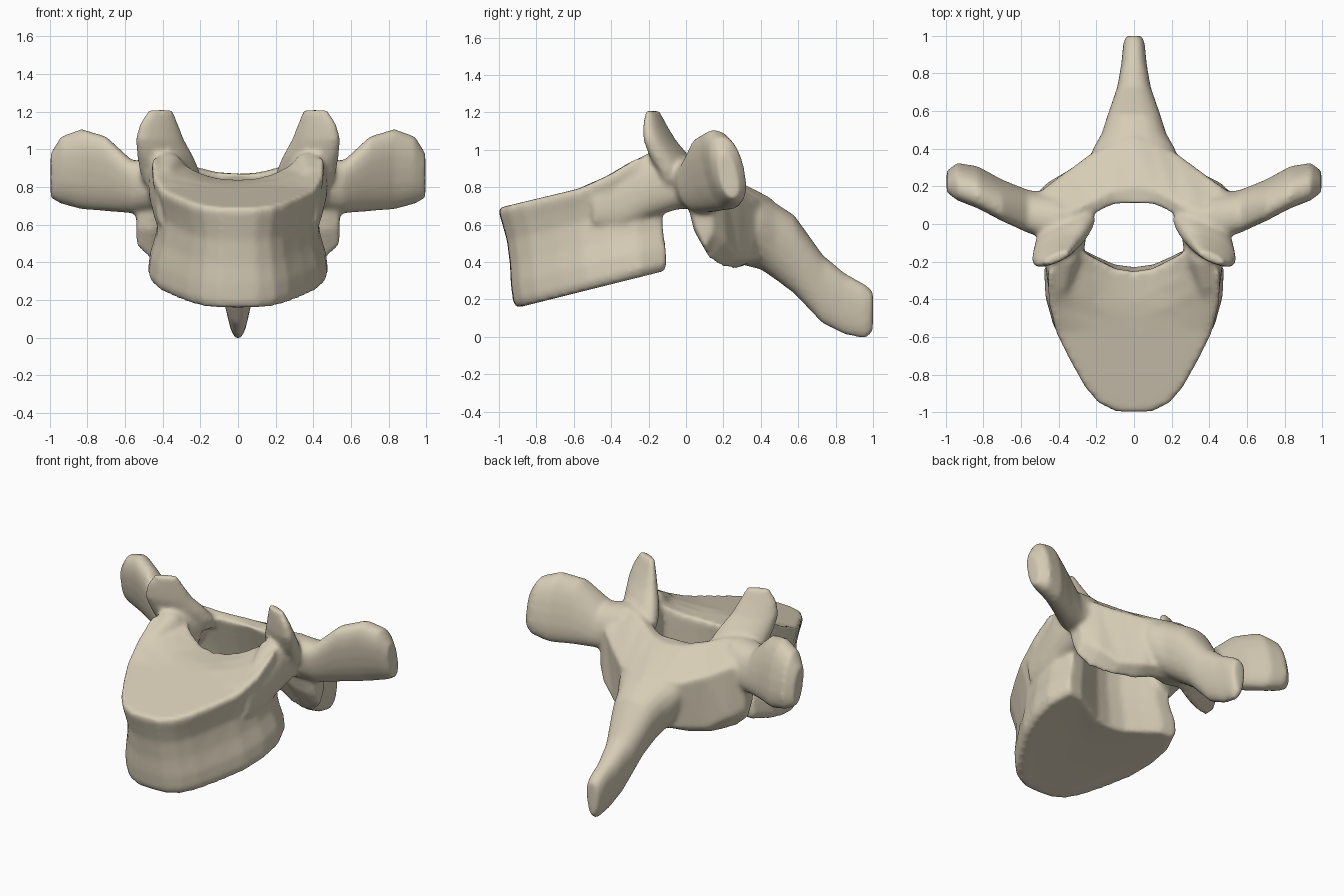
import bpy, bmesh
from math import sin, cos, pi, copysign

if "Cube" in bpy.data.objects:
    bpy.data.objects.remove(bpy.data.objects["Cube"])

bone = bpy.data.materials.new("warm ivory bone")
bone.use_nodes = True
colour = (0.68, 0.61, 0.47, 1)
bone.diffuse_color = colour
shader = bone.node_tree.nodes["Principled BSDF"]
shader.inputs["Base Color"].default_value = colour
shader.inputs["Roughness"].default_value = 0.7
parts = []


def loft(name, rings, paired=False):
    """Skin closed rings, cap the ends, optionally repeat on the right."""
    bm = bmesh.new()
    for side in ((1, -1) if paired else (1,)):
        loops = [[bm.verts.new((side * x, y, z)) for x, y, z in r] for r in rings]
        for a, b in zip(loops, loops[1:]):
            for i in range(len(a)):
                j = (i + 1) % len(a)
                bm.faces.new((a[i], a[j], b[j], b[i]))
        bm.faces.new(loops[0])
        bm.faces.new(loops[-1])
    bmesh.ops.recalc_face_normals(bm, faces=bm.faces)
    mesh = bpy.data.meshes.new(name)
    bm.to_mesh(mesh)
    bm.free()
    mesh.materials.append(bone)
    ob = bpy.data.objects.new(name, mesh)
    bpy.context.collection.objects.link(ob)
    parts.append(ob)


def oval(axis, pos, u, v, ru, rv, shear_u=0, shear_v=0, taper=0, n=20):
    """Slightly squared oval in the plane across the axis."""
    ring = []
    for i in range(n):
        c, s = cos(2 * pi * i / n), sin(2 * pi * i / n)
        c, s = copysign(abs(c) ** 0.85, c), copysign(abs(s) ** 0.85, s)
        du, dv = ru * c * (1 + taper * s), rv * s
        p = [u + du + shear_u * dv, v + dv + shear_v * du]
        p.insert("xyz".index(axis), pos)
        ring.append(p)
    return ring


# Heart-shaped body with a waist, sloping end plates and raised rear corners
half = [(0, -1), (0.1, -0.995), (0.19, -0.95), (0.26, -0.87), (0.345, -0.72),
        (0.415, -0.58), (0.455, -0.42), (0.46, -0.27), (0.41, -0.12),
        (0.31, -0.13), (0.2, -0.19), (0.1, -0.24), (0, -0.255)]
outline = half + [(-x, y) for x, y in half[-2:0:-1]]


def body_ring(t, sx, sy):
    ring = []
    for x, y in outline:
        x, y = x * sx, -0.55 + (y + 0.55) * sy
        top = min(0.69 + 0.24 * (y + 1), 0.80 + 0.08 * (y + 0.75))
        top += 2.5 * x * x * max(0, y + 0.5) * t ** 3
        y -= y * 0.09 * (1 - t)
        bottom = 0.15 + 0.25 * (y + 0.92)
        ring.append((x, y, bottom + (top - bottom) * t))
    return ring


loft("vertebral_body", [body_ring(*r) for r in (
    (0.02, 0.3, 0.3), (0.01, 0.7, 0.7), (0, 0.99, 0.99), (0.08, 1.04, 1.02),
    (0.25, 1.02, 1.01), (0.45, 0.95, 0.98), (0.68, 0.91, 0.97),
    (0.82, 0.95, 0.99), (0.95, 1, 1.01), (1, 0.98, 0.995),
    (1, 0.85, 0.85), (1, 0.7, 0.7), (1, 0.45, 0.45), (1, 0.2, 0.2))])

# Pedicles joining body to arch
loft("pedicles", [oval("y", *r) for r in (
    (-0.5, 0.39, 0.69, 0.04, 0.1), (-0.34, 0.385, 0.74, 0.07, 0.17),
    (-0.2, 0.375, 0.81, 0.1, 0.175), (-0.05, 0.365, 0.82, 0.115, 0.14),
    (0.08, 0.4, 0.82, 0.1, 0.13))], True)

# Lamina: (y, z) sections sweeping across the back of the canal
sections = [
    (0.54, ((0.01, 0.85), (0.05, 0.88), (0.14, 0.8), (0.14, 0.56), (0.1, 0.48), (0.05, 0.58))),
    (0.46, ((-0.05, 0.95), (0.02, 0.95), (0.2, 0.83), (0.22, 0.5), (0.13, 0.41), (0.04, 0.57))),
    (0.34, ((-0.02, 0.95), (0.06, 0.95), (0.29, 0.77), (0.28, 0.42), (0.2, 0.37), (0.08, 0.57))),
    (0.22, ((0.05, 0.89), (0.12, 0.91), (0.38, 0.73), (0.36, 0.42), (0.26, 0.36), (0.15, 0.58))),
    (0.11, ((0.1, 0.87), (0.18, 0.88), (0.42, 0.74), (0.4, 0.42), (0.31, 0.38), (0.19, 0.6))),
    (0, ((0.11, 0.87), (0.2, 0.87), (0.46, 0.74), (0.44, 0.42), (0.34, 0.39), (0.2, 0.6)))]
sections += [(-x, pts) for x, pts in sections[-2::-1]]
loft("lamina", [[(x, y, z) for y, z in pts] for x, pts in sections])

# Spinous process sweeping back and down
loft("spinous_process", [oval("y", *r, taper=0.25) for r in (
    (0.28, 0, 0.6, 0.24, 0.21), (0.4, 0, 0.56, 0.21, 0.2),
    (0.48, 0, 0.51, 0.165, 0.205), (0.58, 0, 0.44, 0.135, 0.21),
    (0.73, 0, 0.255, 0.085, 0.185), (0.85, 0, 0.175, 0.065, 0.165),
    (0.96, 0, 0.135, 0.055, 0.145), (1, 0, 0.135, 0.04, 0.11))])

# Transverse processes with swollen tips
loft("transverse_processes", [oval("x", *r, shear_u=-0.2) for r in (
    (0.4, 0.035, 0.82, 0.12, 0.14), (0.56, 0.065, 0.8, 0.11, 0.14),
    (0.7, 0.125, 0.87, 0.1, 0.2), (0.83, 0.195, 0.895, 0.1, 0.215),
    (0.94, 0.225, 0.89, 0.09, 0.18), (0.995, 0.225, 0.86, 0.05, 0.12))], True)

# Upright articular blades flaring inward toward the canal rim
loft("superior_facets", [oval("z", *r, shear_v=-0.4) for r in (
    (0.82, 0.36, -0.02, 0.14, 0.08), (0.89, 0.365, -0.04, 0.16, 0.085),
    (0.96, 0.385, -0.085, 0.15, 0.085), (1.05, 0.415, -0.14, 0.13, 0.065),
    (1.13, 0.42, -0.165, 0.105, 0.045), (1.21, 0.41, -0.18, 0.065, 0.025))], True)

# Fuse the parts into one smooth bone
bpy.ops.object.select_all(action="DESELECT")
for ob in parts:
    ob.select_set(True)
bpy.context.view_layer.objects.active = parts[0]
bpy.ops.object.join()
vertebra = bpy.context.object
vertebra.name = "fused_vertebra"
remesh = vertebra.modifiers.new("fuse", "REMESH")
remesh.mode = "VOXEL"
remesh.voxel_size = 0.014
remesh.use_smooth_shade = True
soften = vertebra.modifiers.new("soften", "SMOOTH")
soften.factor = 0.5
soften.iterations = 10
